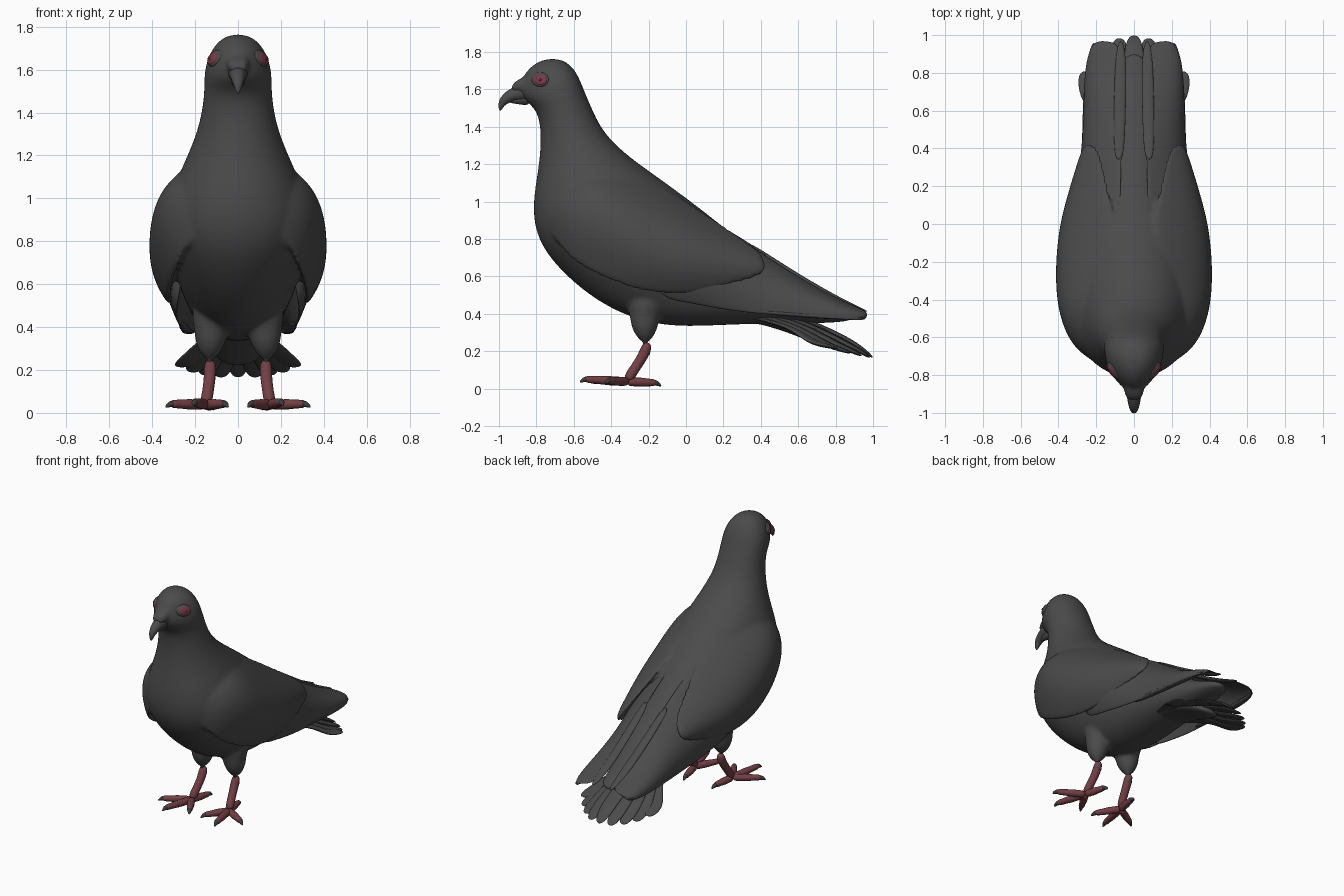
import bpy, bmesh, math
from mathutils import Vector

if "Cube" in bpy.data.objects:
    bpy.data.objects.remove(bpy.data.objects["Cube"])


def material(name, rgb):
    m = bpy.data.materials.new(name)
    m.diffuse_color = (*rgb, 1)
    m.use_nodes = True
    m.node_tree.nodes["Principled BSDF"].inputs["Base Color"].default_value = m.diffuse_color
    return m


PLUMAGE = material("charcoal plumage", (0.07, 0.07, 0.07))
PINK = material("pink leg skin", (0.17, 0.05, 0.058))
RED = material("red iris", (0.2, 0.04, 0.055))
DARK = material("dark horn", (0.045, 0.045, 0.045))


def loft(name, rings, mat, levels=2, mirror=False):
    """Skin a list of equal-length point rings into a closed smooth solid."""
    bm = bmesh.new()
    vs = [[bm.verts.new(p) for p in ring] for ring in rings]
    n = len(vs[0])
    for a, b in zip(vs, vs[1:]):
        for i in range(n):
            j = (i + 1) % n
            bm.faces.new((a[i], a[j], b[j], b[i]))
    bm.faces.new(vs[0])
    bm.faces.new(vs[-1])
    bmesh.ops.recalc_face_normals(bm, faces=bm.faces)
    for f in bm.faces:
        f.smooth = True
    me = bpy.data.meshes.new(name)
    bm.to_mesh(me)
    bm.free()
    me.materials.append(mat)
    ob = bpy.data.objects.new(name, me)
    bpy.context.collection.objects.link(ob)
    if mirror:
        ob.modifiers.new("mirror", 'MIRROR').use_mirror_merge = False
    if levels:
        s = ob.modifiers.new("smooth", 'SUBSURF')
        s.levels = s.render_levels = levels
    return ob


def blend(name, parts, mat, voxel=0.012, repeat=9):
    """Fuse overlapping solids into one softly blended skin."""
    dg = bpy.context.evaluated_depsgraph_get()
    bm = bmesh.new()
    for ob in parts:
        bm.from_mesh(bpy.data.meshes.new_from_object(ob.evaluated_get(dg)))
    me = bpy.data.meshes.new(name)
    bm.to_mesh(me)
    bm.free()
    me.materials.clear()
    me.materials.append(mat)
    for ob in parts:
        bpy.data.objects.remove(ob)
    ob = bpy.data.objects.new(name, me)
    bpy.context.collection.objects.link(ob)
    r = ob.modifiers.new("fuse", 'REMESH')
    r.mode, r.voxel_size, r.use_smooth_shade = 'VOXEL', voxel, True
    s = ob.modifiers.new("soften", 'SMOOTH')
    s.factor, s.iterations = 0.5, repeat


def oval(back, front, w, egg=0.0, n=16):
    """Ring spanning two side-profile points (y, z), half width w."""
    b, f = Vector((0, *back)), Vector((0, *front))
    c, a = (b + f) / 2, (b - f) / 2
    return [c + a * math.cos(t) + Vector((w * math.sin(t) * (1 + egg * math.cos(t)), 0, 0))
            for t in (2 * math.pi * i / n for i in range(n))]


def tube(name, pts, mat, mirror=True, n=8, flat=1.0):
    """Tapered tube through (x, y, z, radius) points."""
    rings = []
    for i, p in enumerate(pts):
        a = Vector(pts[max(i - 1, 0)][:3])
        b = Vector(pts[min(i + 1, len(pts) - 1)][:3])
        d = (b - a).normalized()
        u = d.cross(Vector((0, 0, 1)))
        u = u.normalized() if u.length > 0.01 else Vector((1, 0, 0))
        v = u.cross(d)
        rings.append([Vector(p[:3]) + p[3] * (u * math.cos(t) + v * flat * math.sin(t))
                      for t in (2 * math.pi * k / n for k in range(n))])
    return loft(name, rings, mat, 2, mirror)


def wing(name, sections, n=8):
    """Curved shell: y, top (x, z), outer control, bottom, thickness."""
    rings = []
    for y, top, ctl, bot, th in sections:
        top, ctl, bot = Vector(top), Vector(ctl), Vector(bot)
        inner = ctl - Vector((th, th * 0.4))
        ring = []
        for c, ts in ((ctl, range(n + 1)), (inner, range(n - 1, 0, -1))):
            for k in ts:
                t = k / n
                q = top * (1 - t) ** 2 + c * 2 * t * (1 - t) + bot * t * t
                ring.append((q.x, y, q.y))
        rings.append(ring)
    return loft(name, rings, PLUMAGE, 2, True)


# Head, neck, breast and rump
profile = [
    ((-.67, 1.767), (-.77, 1.765), .05, .1), ((-.60, 1.722), (-.855, 1.707), .113, .15),
    ((-.562, 1.65), (-.895, 1.63), .145, .3), ((-.535, 1.58), (-.895, 1.56), .158, .25),
    ((-.505, 1.51), (-.82, 1.512), .16, .1), ((-.465, 1.42), (-.785, 1.44), .168),
    ((-.41, 1.34), (-.78, 1.33), .187), ((-.30, 1.24), (-.79, 1.20), .23),
    ((-.14, 1.13), (-.825, 1.02), .30, -.1), ((0, 1.03), (-.825, .87), .335, -.17),
    ((.12, .94), (-.765, .72), .335, -.15), ((.22, .86), (-.605, .555), .31, -.08),
    ((.31, .79), (-.43, .43), .28), ((.40, .72), (-.22, .345), .24),
    ((.48, .66), (0, .325), .22), ((.58, .58), (.3, .345), .18),
    ((.70, .49), (.6, .345), .12), ((.93, .40), (.9, .355), .08)]
body = loft("torso", [oval(*p) for p in profile], PLUMAGE)

# Folded wing coverts
coverts = wing("wing_coverts", [
    (-.74, (.16, 1.04), (.22, .95), (.18, .85), .06),
    (-.68, (.18, 1.10), (.355, .98), (.25, .74), .14),
    (-.60, (.17, 1.16), (.47, 1.03), (.285, .65), .24),
    (-.45, (.15, 1.21), (.57, 1.05), (.31, .56), .28),
    (-.25, (.10, 1.18), (.605, .88), (.32, .49), .28),
    (0, (.07, 1.03), (.585, .78), (.30, .47), .24),
    (.20, (.12, .885), (.43, .75), (.305, .53), .15),
    (.35, (.16, .78), (.345, .69), (.275, .58), .10),
    (.43, (.20, .71), (.275, .66), (.262, .61), .05)])

# Feathered thighs and the cere over the beak
thigh = tube("thigh", [(.11, -.20, .52, .09), (.12, -.22, .43, .125), (.13, -.222, .345, .105),
                       (.132, -.215, .27, .066), (.13, -.215, .215, .046),
                       (.13, -.22, .17, .034)], PLUMAGE)
cere = tube("cere", [(.02, -.84, 1.635, .045), (.018, -.895, 1.62, .038),
                     (.012, -.935, 1.595, .022)], PLUMAGE)
blend("body", [body, coverts, thigh, cere], PLUMAGE)

# Flight feathers under the coverts
wing("flight_feathers", [
    (-.20, (.06, .98), (.46, .80), (.28, .47), .15),
    (0, (.05, .985), (.52, .76), (.28, .44), .20),
    (.20, (.05, .885), (.405, .70), (.28, .40), .16),
    (.40, (.05, .75), (.315, .65), (.27, .38), .12),
    (.60, (.05, .61), (.30, .56), (.265, .37), .08),
    (.80, (.05, .49), (.295, .48), (.26, .365), .06),
    (.92, (.06, .435), (.27, .44), (.235, .36), .05),
    (.97, (.09, .41), (.23, .42), (.20, .365), .03)])
# Overlapping quill edges along the folded wing
tube("inner_quill", [(.08, .32, .785, .03), (.075, .6, .598, .035),
                     (.07, .85, .458, .035), (.07, .975, .41, .015)], PLUMAGE, flat=.4)
tube("outer_quill", [(.26, .30, .42, .02), (.25, .6, .395, .025),
                     (.235, .85, .38, .025), (.21, .965, .38, .01)], PLUMAGE, flat=.6)


# Fanned tail feathers, arched towards the middle
def tail_feather(name, x, y, z, drop, mirror):
    rise = .105 - .28 * x
    tube(name, [(x * .2, .30, .44 - drop, .04), (x * .55, .58, .395 - drop * 1.3, .055),
                (x * .87, y - .14, z + rise, .062), (x * .97, y - .04, z + rise * .32, .05),
                (x, y, z, .02)], PLUMAGE, mirror, flat=.25)


tail_feather("tail_centre_feather", 0, 1.0, .165, 0, False)
for i, (x, y, z) in enumerate([(.08, .985, .165), (.15, .94, .175),
                               (.21, .88, .19), (.265, .81, .215)]):
    tail_feather(f"tail_feather_{i + 1}", x, y, z, .012 * (i + 1), True)
# Soft feathers under the tail
tube("undertail", [(0, .1, .41, .09), (0, .4, .39, .13), (0, .62, .315, .15),
                   (0, .80, .225, .09)], PLUMAGE, False, flat=.3)

# Beak: hooked upper half and lower half
tube("beak", [(0, -.84, 1.585, .06), (0, -.91, 1.58, .042), (0, -.96, 1.555, .033),
              (0, -.988, 1.525, .022), (0, -.995, 1.485, .006)], PLUMAGE, False)
tube("lower_beak", [(0, -.83, 1.55, .045), (0, -.90, 1.547, .028),
                    (0, -.95, 1.537, .010)], PLUMAGE, False)


# Eyes, set flush into the tapering head
def eye(name, x, r, mat):
    rings = []
    for dx, k in ((-.03, 1), (0, 1), (.008, .75), (.012, .3)):
        ring = []
        for i in range(12):
            t = 2 * math.pi * i / 12
            dy, dz = r * k * math.cos(t), .85 * r * k * math.sin(t)
            ring.append((x + dx + .55 * dy - .35 * dz, -.78 + dy, 1.653 + dz))
        rings.append(ring)
    loft(name, rings, mat, 1, True)


eye("eyelid", .113, .05, PLUMAGE)
eye("iris", .119, .04, RED)
eye("pupil", .1235, .014, DARK)

# Legs
tube("shank", [(.13, -.20, .25, .032), (.13, -.23, .17, .031), (.14, -.28, .10, .028),
               (.15, -.315, .04, .034)], PINK)

# Toes with claws
for name, tip in {"middle": (.20, -.53, .05), "outer": (.305, -.41, .042),
                  "inner": (.065, -.46, .042), "hind": (.12, -.17, .032)}.items():
    a, b = Vector((.15, -.315, .038)), Vector(tip)
    pts = [(*a.lerp(b, t), r) for t, r in
           ((0, .028), (.3, .025), (.5, .028), (.75, .022), (1, .022), (1.04, .012))]
    tube(name + "_toe", pts, PINK)
    d = (b - a).normalized()
    tube(name + "_claw", [(*(b - d * .01), .02), (*(b + d * .015), .016),
                          (*(b + d * .04 - Vector((0, 0, .018))), .004)], DARK)
